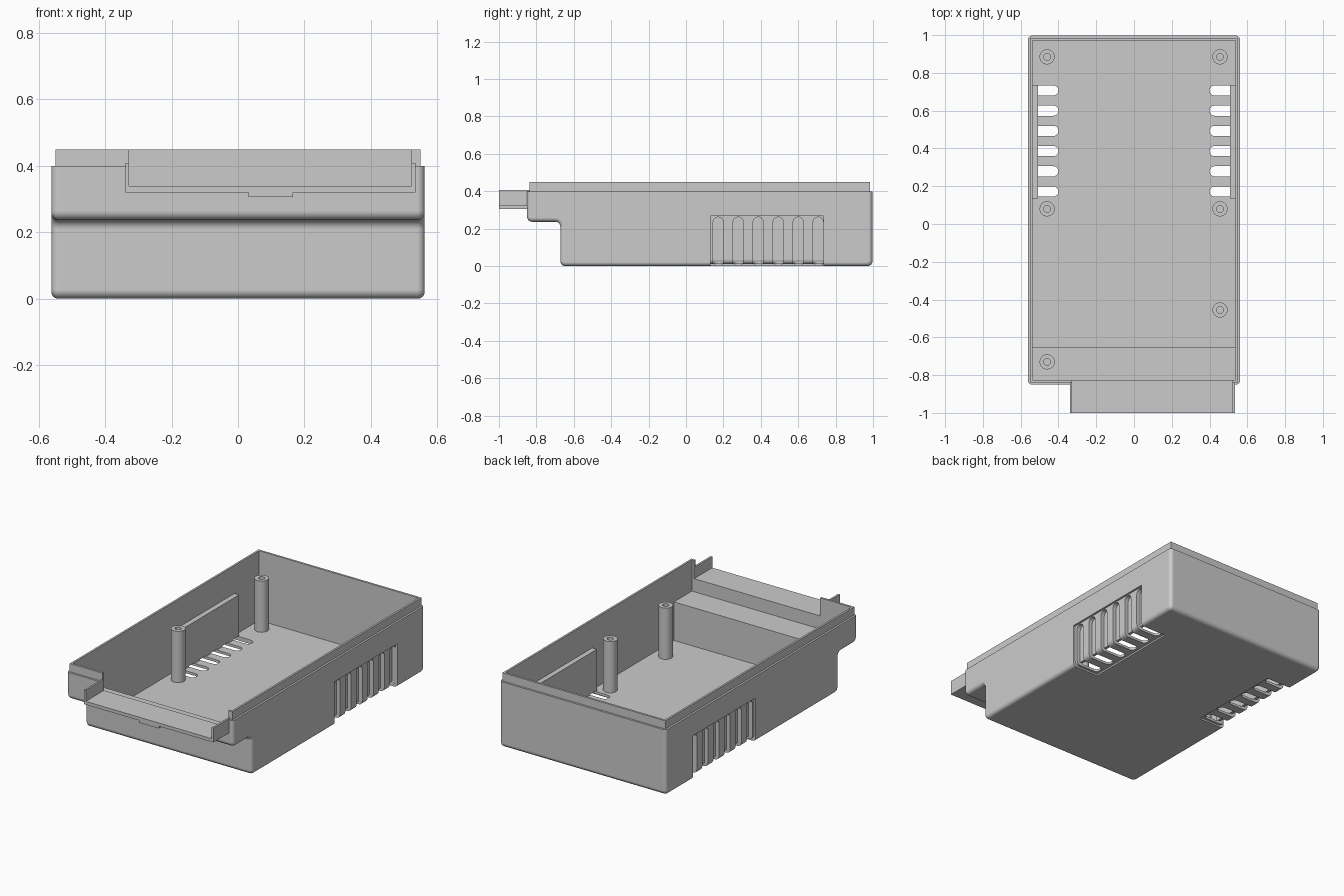
import bpy, bmesh, math
from mathutils import Matrix, Vector

if "Cube" in bpy.data.objects:
    bpy.data.objects.remove(bpy.data.objects["Cube"], do_unlink=True)

GREY = (0.6, 0.6, 0.6, 1.0)
grey = bpy.data.materials.new("grey plastic")
grey.use_nodes = True
grey.diffuse_color = GREY
grey.node_tree.nodes["Principled BSDF"].inputs["Base Color"].default_value = GREY


def finish(name, bm):
    bmesh.ops.recalc_face_normals(bm, faces=bm.faces[:])
    mesh = bpy.data.meshes.new(name)
    bm.to_mesh(mesh)
    bm.free()
    mesh.materials.append(grey)
    obj = bpy.data.objects.new(name, mesh)
    bpy.context.collection.objects.link(obj)
    return obj


def prism(points, vec):
    """Closed outline of 3D points, extruded along vec."""
    bm = bmesh.new()
    face = bm.faces.new([bm.verts.new(p) for p in points])
    out = bmesh.ops.extrude_face_region(bm, geom=[face])
    verts = [g for g in out["geom"] if isinstance(g, bmesh.types.BMVert)]
    bmesh.ops.translate(bm, verts=verts, vec=Vector(vec))
    return bm


def box(name, x, y, z):
    pts = [(x[0], y[0], z[0]), (x[1], y[0], z[0]), (x[1], y[1], z[0]), (x[0], y[1], z[0])]
    return finish(name, prism(pts, (0, 0, z[1] - z[0])))


def combine(target, other, operation):
    mod = target.modifiers.new("cut", 'BOOLEAN')
    mod.operation, mod.object, mod.solver = operation, other, 'EXACT'
    dg = bpy.context.evaluated_depsgraph_get()
    mesh = bpy.data.meshes.new_from_object(target.evaluated_get(dg))
    target.modifiers.clear()
    target.data = mesh
    bpy.data.objects.remove(other, do_unlink=True)


def smooth(obj):
    bpy.ops.object.select_all(action='DESELECT')
    obj.select_set(True)
    bpy.context.view_layer.objects.active = obj
    bpy.ops.object.shade_smooth_by_angle(angle=math.radians(35))


W, TOP = 0.562, 0.40          # half width and shoulder height
FRONT, STEP, BACK = -0.85, -0.672, 0.997
SHELF = 0.237

# Outer shell: stepped side profile with rounded edges below the shoulder
outline = [(FRONT, TOP), (FRONT, SHELF), (STEP, SHELF), (STEP, 0), (BACK, 0), (BACK, TOP)]
bm = prism([(-W, y, z) for y, z in outline], (2 * W, 0, 0))


def below_top(e):
    return min(v.co.z for v in e.verts) < TOP - 0.001


def round_edges(edges, radius):
    bmesh.ops.bevel(bm, geom=edges, offset=radius, segments=5, profile=0.5, affect='EDGES')


round_edges([e for e in bm.edges if below_top(e)
             and abs(e.verts[0].co.x - e.verts[1].co.x) > W], 0.027)
round_edges([e for e in bm.edges if below_top(e)
             and all(abs(abs(v.co.x) - W) < 0.0001 for v in e.verts)
             and e.verts[0].co.x * e.verts[1].co.x > 0], 0.022)
shell = finish("case_shell", bm)

# Lip around the top, then the hollow inside and the front opening
combine(shell, box("lip", (-0.55, 0.55), (-0.838, 0.985), (0.35, 0.45)), 'UNION')
inside = [(-0.825, 0.6), (-0.825, 0.26), (-0.652, 0.26), (-0.652, 0.025),
          (0.972, 0.025), (0.972, 0.6)]
cavity = finish("cavity", prism([(-0.538, y, z) for y, z in inside], (1.076, 0, 0)))
combine(shell, cavity, 'DIFFERENCE')
combine(shell, box("notch", (-0.328, 0.522), (-0.95, -0.75), (0.34, 0.6)), 'DIFFERENCE')

# Vents on both sides, wrapping from the wall to the underside
recess = [(0.385, -0.1), (0.385, 0.01), (0.522, 0.01), (0.537, 0.014), (0.546, 0.023),
          (0.55, 0.038), (0.55, 0.267), (0.7, 0.267), (0.7, -0.1)]


def rounded_slot(centre, half, end, start):
    """Outline in (across, along): square at start, half round reaching end."""
    sign = 1 if end > start else -1
    arc = [math.pi * i / 10 for i in range(11)]
    pts = [(centre + half * math.cos(a), end + sign * half * (math.sin(a) - 1)) for a in arc]
    return [(centre + half, start)] + pts + [(centre - half, start)]


for s in (1, -1):
    # thickened wall behind the vent
    xs = sorted((s * 0.507, s * 0.55))
    combine(shell, box("vent_backing", xs, (0.135, 0.735), (0.015, 0.28)), 'UNION')
    panel = finish("recess", prism([(s * x, 0.13, z) for x, z in recess], (0, 0.605, 0)))
    combine(shell, panel, 'DIFFERENCE')
    for i in range(6):
        y = 0.172 + 0.107 * i
        side = rounded_slot(y, 0.027, 0.262, -0.1)
        groove = finish("groove", prism([(s * 0.525, a, b) for a, b in side], (s * 0.1, 0, 0)))
        combine(shell, groove, 'DIFFERENCE')
        under = rounded_slot(y, 0.027, 0.4, 0.65)
        slot = finish("slot", prism([(s * b, a, -0.1) for a, b in under], (0, 0, 0.13)))
        combine(shell, slot, 'DIFFERENCE')
smooth(shell)
weighted = shell.modifiers.new("even shading", 'WEIGHTED_NORMAL')
weighted.keep_sharp = True

# Front tray with low side walls and a small tab underneath
tray = box("front_tray", (-0.339, 0.534), (-1.0, -0.83), (0.32, 0.34))
for x in ((-0.339, -0.328), (0.522, 0.534)):
    combine(tray, box("tray_wall", x, (-1.0, -0.83), (0.32, 0.408)), 'UNION')
combine(tray, box("tray_tab", (0.032, 0.165), (-1.0, -0.84), (0.306, 0.33)), 'UNION')

# Screw posts with blind holes, all ending at the same height
POST_TOP = 0.338
posts = [(-0.46, 0.885, 0.02), (0.455, 0.885, 0.02), (-0.46, 0.08, 0.02),
         (0.455, 0.08, 0.02), (0.455, -0.455, 0.02), (-0.46, -0.73, 0.25)]
for n, (x, y, base) in enumerate(posts, 1):
    bm = bmesh.new()
    hole = max(base + 0.03, POST_TOP - 0.1)
    profile = [(0, base), (0.04, base), (0.04, POST_TOP), (0.018, POST_TOP),
               (0.018, hole), (0, hole)]
    verts = [bm.verts.new((r, 0, z)) for r, z in profile]
    edges = [bm.edges.new(pair) for pair in zip(verts, verts[1:])]
    bmesh.ops.spin(bm, geom=verts + edges, cent=(0, 0, 0), axis=(0, 0, 1),
                   angle=math.tau, steps=32, use_merge=True)
    bmesh.ops.remove_doubles(bm, verts=bm.verts[:], dist=0.0001)
    bmesh.ops.transform(bm, verts=bm.verts[:], matrix=Matrix.Translation((x, y, 0)))
    smooth(finish(f"screw_post_{n}", bm))
